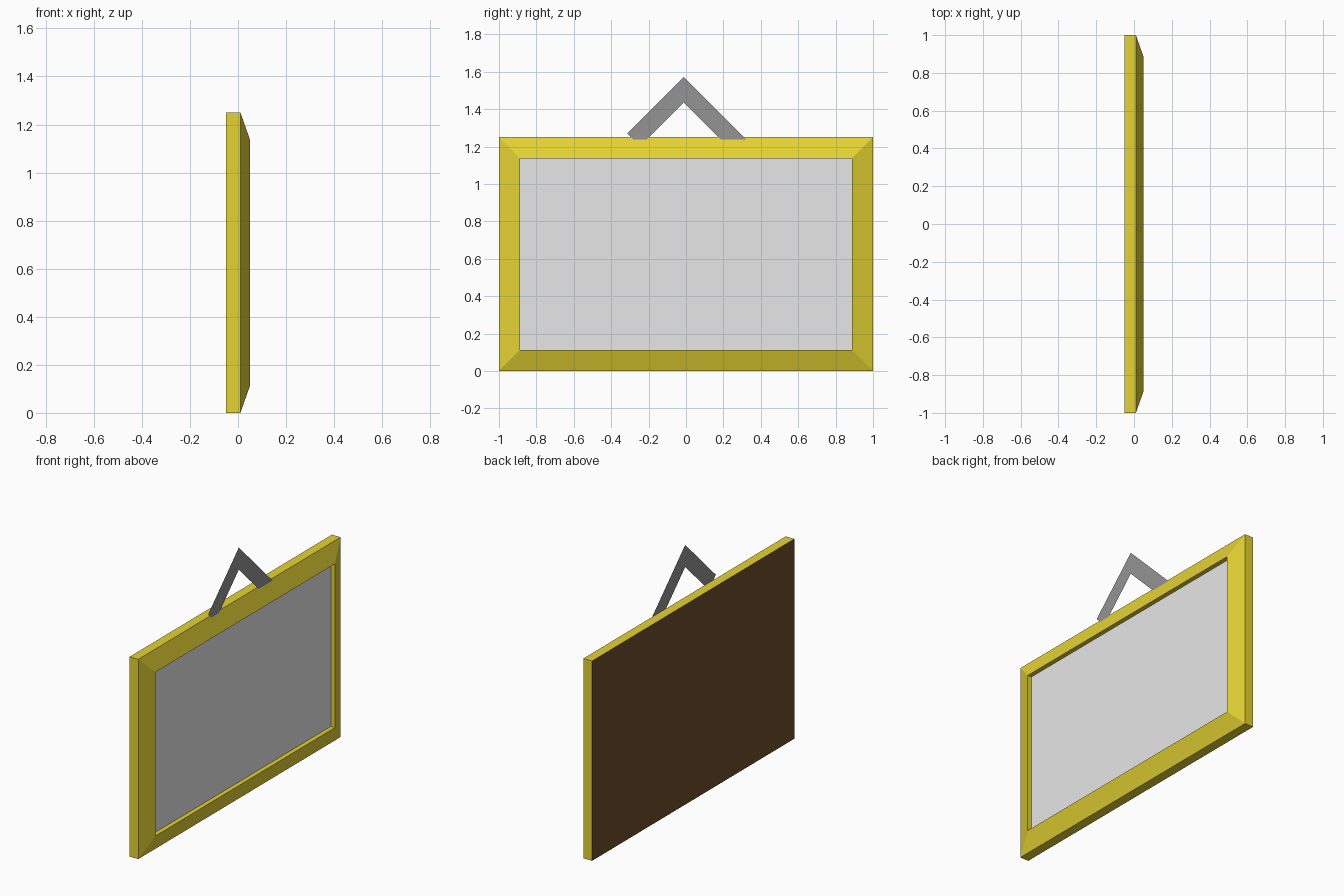
import bpy, bmesh

if "Cube" in bpy.data.objects:
    bpy.data.objects.remove(bpy.data.objects["Cube"])

W, H = 1.0, 1.25          # half width (y), height (z)
INSET = 0.113             # border width


def material(name, rgb):
    m = bpy.data.materials.new(name)
    m.diffuse_color = (*rgb, 1.0)
    m.use_nodes = True
    m.node_tree.nodes["Principled BSDF"].inputs["Base Color"].default_value = m.diffuse_color
    return m


def make_object(name, bm, mat):
    mesh = bpy.data.meshes.new(name)
    bm.to_mesh(mesh)
    bm.free()
    mesh.materials.append(mat)
    ob = bpy.data.objects.new(name, mesh)
    bpy.context.collection.objects.link(ob)
    return ob


def rect(bm, x, d):
    """Rectangle of verts at depth x, inset by d, counter-clockwise from +x."""
    w = W - d
    return [bm.verts.new((x, y, z)) for y, z in
            ((-w, d), (w, d), (w, H - d), (-w, H - d))]


gold = material("gold yellow", (0.78, 0.65, 0.034))
white = material("light grey", (0.8, 0.8, 0.8))
grey = material("hanger grey", (0.296, 0.296, 0.296))
brown = material("dark brown", (0.162, 0.076, 0.022))

# Mitred frame: straight side, sloped front, inner lip
bm = bmesh.new()
rings = [rect(bm, x, d) for x, d in
         ((-0.05, 0), (0.01, 0), (0.05, INSET), (0.022, INSET))]
for a, b in zip(rings, rings[1:]):
    for j in range(4):
        k = (j + 1) % 4
        bm.faces.new((a[j], a[k], b[k], b[j]))
make_object("frame", bm, gold)

# Picture sheet set inside the lip
bm = bmesh.new()
bm.faces.new(rect(bm, 0.022, INSET))
make_object("picture", bm, white)

# Backing board closing the rear
bm = bmesh.new()
bm.faces.new(reversed(rect(bm, -0.05, 0)))
make_object("backing_board", bm, brown)

# Flat hanger: two 45 degree strips meeting at a peak, feet sunk in the frame
bm = bmesh.new()
outline = [(-0.012, 1.573), (-0.315, 1.27), (-0.246, 1.201),
           (-0.012, 1.435), (0.222, 1.201), (0.36, 1.201)]
bm.faces.new([bm.verts.new((0.014, y, z)) for y, z in reversed(outline)]).normal_flip()
bmesh.ops.triangulate(bm, faces=bm.faces[:])
bm.normal_update()
for f in bm.faces:
    if f.normal.x < 0:
        f.normal_flip()
make_object("hanger", bm, grey)
